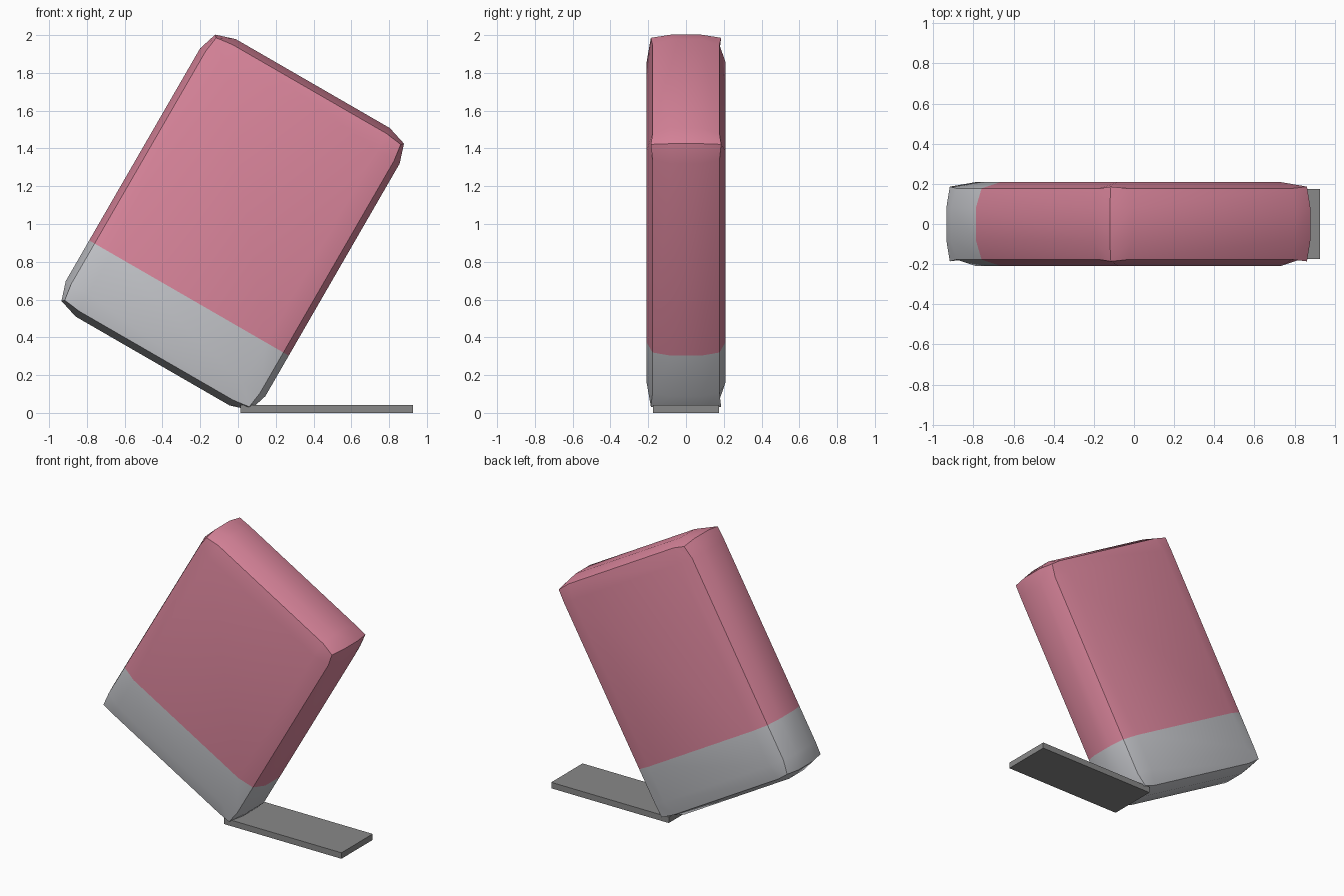
import bpy, bmesh, math
from mathutils import Vector

if "Cube" in bpy.data.objects:
    bpy.data.objects.remove(bpy.data.objects["Cube"])


def material(name, rgb):
    m = bpy.data.materials.new(name)
    m.diffuse_color = (*rgb, 1)
    m.use_nodes = True
    m.node_tree.nodes["Principled BSDF"].inputs["Base Color"].default_value = m.diffuse_color
    return m


pink = material("pink", (0.70, 0.235, 0.33))
light_grey = material("light grey", (0.56, 0.57, 0.60))
mid_grey = material("mid grey", (0.25, 0.25, 0.25))

# Per axis: inner grid line, then outer position on faces, edges and corners
AXES = [(0.471, 0.61, 0.577, 0.564),
        (0.080, 0.208, 0.177, 0.186),
        (0.711, 0.848, 0.814, 0.802)]


def puffed(idx):
    """Position of a 4x4x4 grid point on the bulging block."""
    outer = sum(i in (0, 3) for i in idx)
    return Vector([(-1 if i < 2 else 1) * AXES[a][outer if i in (0, 3) else 0]
                   for a, i in enumerate(idx)])


# Tilted block with puffed faces
bm = bmesh.new()
verts = {}


def vert(idx):
    if idx not in verts:
        verts[idx] = bm.verts.new(puffed(idx))
    return verts[idx]


for axis in range(3):
    b, c = (axis + 1) % 3, (axis + 2) % 3
    for side in (0, 3):
        for i in range(3):
            for j in range(3):
                loop = []
                for di, dj in ((0, 0), (1, 0), (1, 1), (0, 1)):
                    idx = [0, 0, 0]
                    idx[axis], idx[b], idx[c] = side, i + di, j + dj
                    loop.append(vert(tuple(idx)))
                bm.faces.new(loop if side else loop[::-1])

# Cut the colour boundary, grey below and pink above
CUT = -0.463
bmesh.ops.bisect_plane(bm, geom=bm.verts[:] + bm.edges[:] + bm.faces[:],
                       plane_co=(0, 0, CUT), plane_no=(0, 0, 1))
for f in bm.faces:
    f.material_index = 1 if f.calc_center_median().z < CUT else 0
mesh = bpy.data.meshes.new("tilted_block")
bm.to_mesh(mesh)
bm.free()
mesh.materials.append(pink)
mesh.materials.append(light_grey)
block = bpy.data.objects.new("tilted_block", mesh)
bpy.context.collection.objects.link(block)
block.location = (-0.028, 0, 1.009)
block.rotation_euler = (0, math.radians(30), 0)
bpy.context.view_layer.objects.active = block
block.select_set(True)
bpy.ops.object.shade_smooth_by_angle(angle=math.radians(35))

# Flat foot plate under the lower corner
bpy.ops.mesh.primitive_cube_add(size=1, location=(0.47, 0, 0.021))
plate = bpy.context.object
plate.name = "foot_plate"
plate.scale = (0.915, 0.348, 0.042)
plate.data.materials.append(mid_grey)
